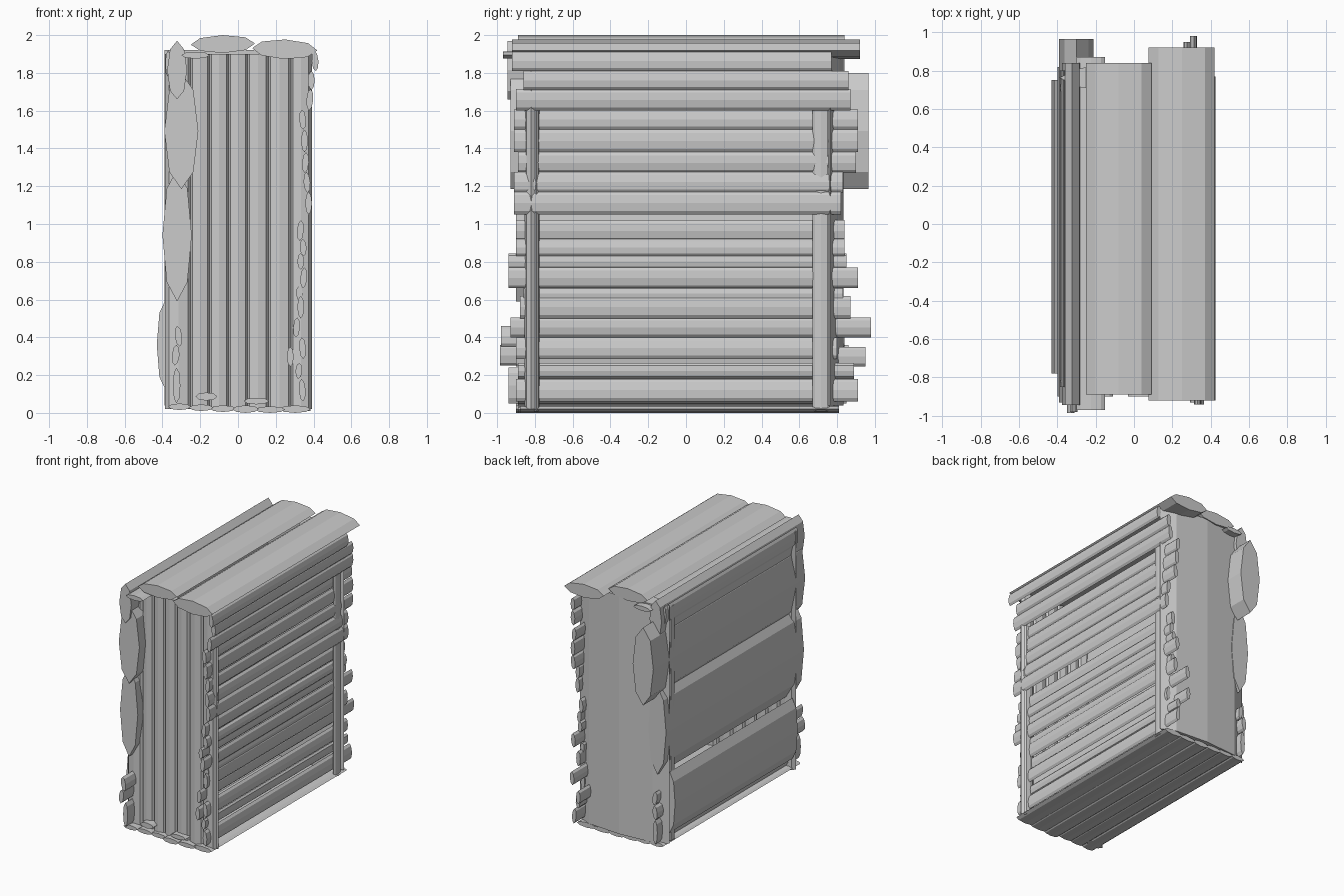
import bpy, math
from mathutils import Vector, Matrix


def log(name, axis, x, y, z, tilt=0, sides=8):
    """Flattened faceted timber filling the x, y, z ranges, running along axis."""
    ranges = (x, y, z)
    mid = Vector([(r[0] + r[1]) / 2 for r in ranges])
    half = [(r[1] - r[0]) / 2 for r in ranges]
    a = axis
    b, c = [i for i in range(3) if i != a]
    verts = []
    for end in (-1, 1):
        for k in range(sides):
            t = 2 * math.pi * k / sides
            p = Vector((0, 0, 0))
            p[a] = end * half[a]
            p[b] = half[b] * math.cos(t)
            p[c] = half[c] * math.sin(t)
            verts.append(p)
    rot = Matrix.Rotation(math.radians(tilt), 3, 'XYZ'[a])
    verts = [rot @ v + mid for v in verts]
    n = sides
    faces = [(i, (i + 1) % n, n + (i + 1) % n, n + i) for i in range(n)]
    faces += [tuple(range(n))[::-1], tuple(range(n, 2 * n))]
    if a == 1:
        faces = [f[::-1] for f in faces]
    me = bpy.data.meshes.new(name)
    me.from_pydata(verts, [], faces)
    me.update()
    ob = bpy.data.objects.new(name, me)
    bpy.context.collection.objects.link(ob)
    return ob


# Roof: two broad timbers and a small one tucked at the left
log("roof_timber_left", 1, (-.25, .09), (-.89, .84), (1.905, 2.0), -1)
log("roof_timber_right", 1, (.075, .42), (-.92, .92), (1.873, 1.977), 2)
log("roof_batten", 1, (-.30, -.15), (-.97, .87), (1.875, 1.912))

# Front wall: upright planks
edges = [-.38, -.25, -.15, -.05, .05, .16, .28, .385]
for i, (a, b) in enumerate(zip(edges, edges[1:])):
    log(f"front_plank_{i}", 0 + 2, (a - .006, b + .006), (-.855, -.785), (.02, 1.9))

# Back wall: one wide bulging slab
log("back_slab", 2, (-.39, .39), (.69, .835), (.04, 1.92))

# Right wall: stacked thin poles (centre x, z low, z high, y front, y back)
right = [
    (.408, 1.81, 1.915, -.92, .77), (.388, 1.71, 1.81, -.86, .86),
    (.38, 1.60, 1.715, -.90, .87), (.342, 1.50, 1.605, -.91, .91),
    (.352, 1.38, 1.50, -.91, .91), (.357, 1.27, 1.38, -.89, .90),
    (.365, 1.165, 1.275, -.91, .83), (.374, 1.05, 1.17, -.91, .82),
    (.33, .91, 1.02, -.90, .84), (.345, .83, .92, -.90, .84),
    (.332, .76, .845, -.94, .85), (.348, .66, .77, -.94, .91),
    (.326, .59, .67, -.86, .83), (.332, .50, .62, -.88, .87),
    (.310, .40, .505, -.93, .98), (.342, .285, .40, -.90, .80),
    (.277, .245, .35, -.90, .95), (.322, .18, .265, -.89, .89),
    (.34, .06, .18, -.90, .91)]
for i, (x, z0, z1, y0, y1) in enumerate(right):
    log(f"right_pole_{i}", 1, (x - .018, x + .018), (y0, y1), (z0, z1), (i % 3 - 1) * 4)

# Right wall: upright battens outside the poles
log("right_batten_back", 2, (.348, .378), (.67, .76), (.01, 1.6))
log("right_batten_front", 2, (.30, .385), (-.81, -.775), (.01, 1.6))

# Left wall: broad slabs (x range, y range, z range, tilt)
left = [
    ((-.375, -.27), (-.945, .84), (1.66, 1.97), 0),
    ((-.39, -.21), (-.93, .965), (1.185, 1.80), 0),
    ((-.40, -.245), (-.90, .82), (.59, 1.29), 0),
    ((-.43, -.335), (-.78, .75), (.12, .60), 0),
    ((-.335, -.295), (-.98, .84), (.35, .46), -8),
    ((-.35, -.31), (-.985, .86), (.25, .36), 5),
    ((-.345, -.305), (-.94, .85), (.05, .24), 0),
    ((-.385, -.355), (-.85, .80), (1.78, 1.92), 0)]
for i, (x, y, z, t) in enumerate(left):
    log(f"left_slab_{i}", 1, x, y, z, t)
log("left_batten", 2, (-.385, -.36), (.68, .74), (.05, 1.9))

# Floor: low planks running front to back
floor = [(-.37, -.25, .015, .05), (-.26, -.13, .01, .045), (-.15, -.01, .005, .04),
         (-.03, .11, .0, .04), (.09, .25, .0, .035), (.22, .385, .0, .04),
         (-.225, -.11, .065, .108), (.03, .165, .045, .08)]
for i, (x0, x1, z0, z1) in enumerate(floor):
    log(f"floor_plank_{i}", 1, (x0, x1), (-.90 + .01 * (i % 3), .81), (z0, z1))
